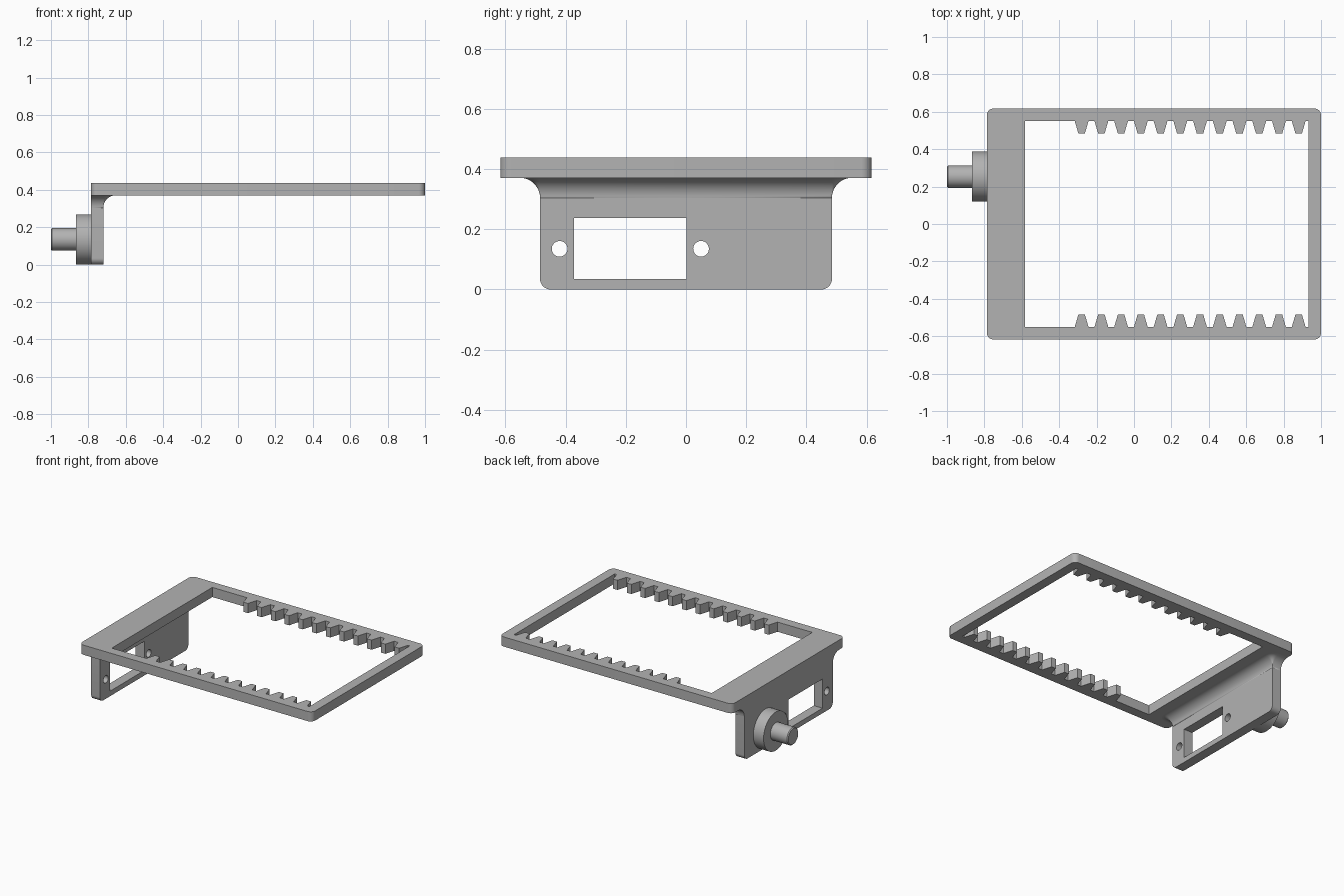
import bpy, bmesh, math
from mathutils import Matrix, Vector

cube = bpy.data.objects.get("Cube")
if cube:
    bpy.data.objects.remove(cube, do_unlink=True)

grey = bpy.data.materials.new("plain grey")
grey.use_nodes = True
grey.diffuse_color = (0.45, 0.45, 0.45, 1)
grey.node_tree.nodes["Principled BSDF"].inputs["Base Color"].default_value = (0.45, 0.45, 0.45, 1)

# Main dimensions
BACK, FRONT = -0.787, 1.0          # plate ends along x
HALF = 0.617                       # plate half width
PLATE_Z, TOP = 0.371, 0.438
WALL_X, WALL_Y = -0.72, 0.485      # wall inner face and half width
FILLET = 0.067
AXIS_Z = 0.135


def finish(name, bm):
    bmesh.ops.remove_doubles(bm, verts=bm.verts, dist=0.0001)
    bmesh.ops.recalc_face_normals(bm, faces=bm.faces)
    mesh = bpy.data.meshes.new(name)
    bm.to_mesh(mesh)
    bm.free()
    mesh.materials.append(grey)
    obj = bpy.data.objects.new(name, mesh)
    bpy.context.collection.objects.link(obj)
    bpy.ops.object.select_all(action='DESELECT')
    obj.select_set(True)
    bpy.context.view_layer.objects.active = obj
    bpy.ops.object.shade_smooth_by_angle(angle=math.radians(30))
    return obj


def arc(cx, cy, r, start, end, n=8):
    angles = [math.radians(start + (end - start) * i / n) for i in range(n + 1)]
    return [(cx + r * math.cos(a), cy + r * math.sin(a)) for a in angles]


def extruded(name, loops, depth, matrix):
    """Fill an outline with holes and extrude it along local z, centred."""
    curve = bpy.data.curves.new(name + " outline", 'CURVE')
    curve.dimensions, curve.fill_mode = '2D', 'BOTH'
    curve.extrude = depth / 2
    for loop in loops:
        spline = curve.splines.new('POLY')
        spline.points.add(len(loop) - 1)
        for point, (u, v) in zip(spline.points, loop):
            point.co = (u, v, 0, 1)
        spline.use_cyclic_u = True
    temp = bpy.data.objects.new(name + " outline", curve)
    bpy.context.collection.objects.link(temp)
    bpy.context.view_layer.update()
    mesh = bpy.data.meshes.new_from_object(temp.evaluated_get(bpy.context.evaluated_depsgraph_get()))
    bm = bmesh.new()
    bm.from_mesh(mesh)
    bpy.data.objects.remove(temp, do_unlink=True)
    bpy.data.curves.remove(curve)
    bpy.data.meshes.remove(mesh)
    bm.transform(matrix)
    return finish(name, bm)


# Frame plate: rounded rectangle with a toothed opening
R = 0.035
outer = (arc(FRONT - R, HALF - R, R, 0, 90) + arc(BACK + R, HALF - R, R, 90, 180)
         + arc(BACK + R, R - HALF, R, 180, 270) + arc(FRONT - R, R - HALF, R, 270, 360))
rack = []
for i in range(12):
    x = -0.28 + i * 0.1055
    rack += [(x - 0.037, -0.551), (x - 0.017, -0.483), (x + 0.017, -0.483), (x + 0.037, -0.551)]
lower = [(-0.583, -0.551)] + rack + [(0.933, -0.551)]
opening = lower + [(x, -y) for x, y in reversed(lower)]
extruded("toothed_frame", [outer, opening], TOP - PLATE_Z,
         Matrix.Translation((0, 0, (TOP + PLATE_Z) / 2)))

# Mounting wall: profile in y and z, with a window and two screw holes
wall_top = PLATE_Z - FILLET
profile = ([(WALL_Y, wall_top), (-WALL_Y, wall_top)]
           + arc(R - WALL_Y, R, R, 180, 270) + arc(WALL_Y - R, R, R, 270, 360))
window = [(-0.372, 0.035), (0.002, 0.035), (0.002, 0.237), (-0.372, 0.237)]
screw_holes = [arc(y, AXIS_Z, 0.026, 0, 360, 32)[:-1] for y in (-0.42, 0.05)]
to_wall = Matrix(((0, 0, 1, (BACK + WALL_X) / 2), (1, 0, 0, 0), (0, 1, 0, 0), (0, 0, 0, 1)))
extruded("mounting_wall", [profile, window] + screw_holes, WALL_X - BACK, to_wall)

# Flared fillet joining wall and plate on three sides
bm = bmesh.new()
rings = []
for i in range(13):
    t = math.radians(90 * i / 12)
    d, z = FILLET * (1 - math.cos(t)), wall_top + FILLET * math.sin(t)
    ring = ([(BACK, -WALL_Y - d)] + arc(WALL_X, -WALL_Y, d, -90, 0)
            + arc(WALL_X, WALL_Y, d, 0, 90) + [(BACK, WALL_Y + d)])
    rings.append([bm.verts.new((x, y, z)) for x, y in ring])
for a, b in zip(rings, rings[1:]):
    for k in range(len(a)):
        n = (k + 1) % len(a)
        bm.faces.new((a[k], a[n], b[n], b[k]))
bmesh.ops.dissolve_degenerate(bm, dist=0.00001, edges=bm.edges)
finish("flared_fillet", bm)


# Pivot boss and pin, turned around the x direction
def turned(name, sections, y):
    bm = bmesh.new()
    loops = [[bm.verts.new(Vector((x, y + u, AXIS_Z + v)))
              for u, v in arc(0, 0, r, 0, 360, 64)[:-1]] for x, r in sections]
    for a, b in zip(loops, loops[1:]):
        for k in range(len(a)):
            n = (k + 1) % len(a)
            bm.faces.new((a[k], a[n], b[n], b[k]))
    bm.faces.new(loops[0])
    bm.faces.new(loops[-1])
    return finish(name, bm)


turned("pivot_boss", [(-0.866, 0.134), (BACK + 0.01, 0.134)], 0.253)
turned("pivot_pin", [(-1.0, 0.054), (-0.994, 0.06), (-0.86, 0.06)], 0.253)
